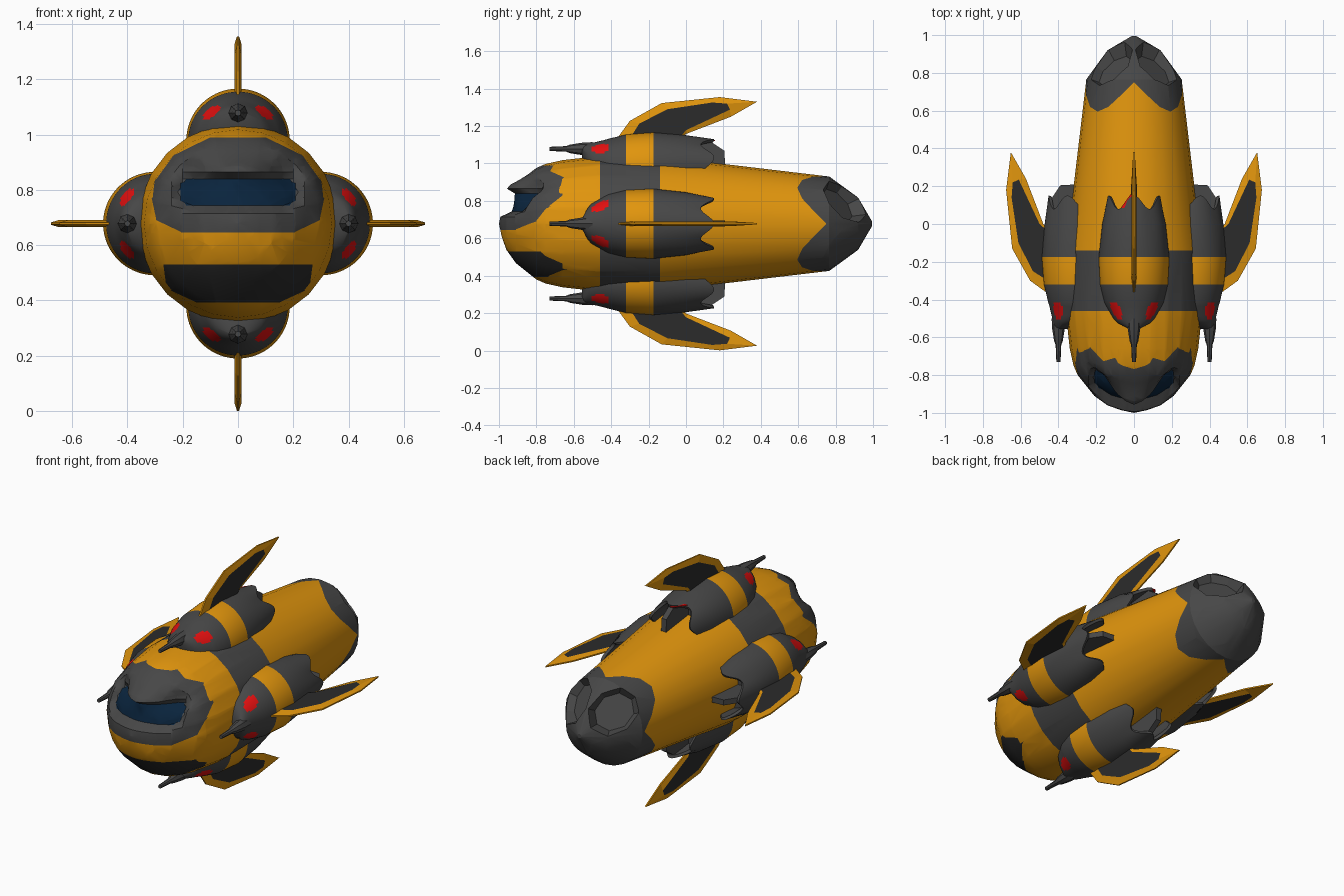
import bpy, bmesh, math
from mathutils import Matrix

if "Cube" in bpy.data.objects:
    bpy.data.objects.remove(bpy.data.objects["Cube"])

Z0 = 0.678                      # height of the ship's long axis
ORANGE, GREY, DARK, BLUE, RED = range(5)
MATS = []
for name, col in (("orange paint", (0.75, 0.30, 0.004)), ("grey metal", (0.063, 0.063, 0.063)),
                  ("dark panel", (0.024, 0.024, 0.024)), ("visor blue", (0.003, 0.018, 0.048)),
                  ("red light", (0.78, 0.005, 0.005))):
    m = bpy.data.materials.new(name)
    m.diffuse_color = (*col, 1)
    m.use_nodes = True
    m.node_tree.nodes["Principled BSDF"].inputs["Base Color"].default_value = m.diffuse_color
    MATS.append(m)


def finish(name, bm, matrix=Matrix(), smooth=None):
    bmesh.ops.recalc_face_normals(bm, faces=bm.faces[:])
    me = bpy.data.meshes.new(name)
    bm.to_mesh(me)
    bm.free()
    for m in MATS:
        me.materials.append(m)
    ob = bpy.data.objects.new(name, me)
    bpy.context.collection.objects.link(ob)
    ob.matrix_world = matrix
    if smooth:
        smooth_by_angle(ob, smooth)
    return ob


def smooth_by_angle(ob, deg):
    bpy.ops.object.select_all(action='DESELECT')
    ob.select_set(True)
    bpy.context.view_layer.objects.active = ob
    bpy.ops.object.shade_smooth_by_angle(angle=math.radians(deg))


def loft(rings):
    """Closed skin through equal-length rings of points, capped at both ends."""
    bm = bmesh.new()
    vs = [[bm.verts.new(p) for p in r] for r in rings]
    n = len(rings[0])
    for a, b in zip(vs, vs[1:]):
        for i in range(n):
            j = (i + 1) % n
            bm.faces.new((a[i], a[j], b[j], b[i]))
    bm.faces.new(vs[0])
    bm.faces.new(vs[-1])
    return bm


def mirrored(right):
    return right + [(-x, z) for x, z in reversed(right)]


def inside(x, z, poly, eps=1e-4):
    return all((bx - ax) * (z - az) - (bz - az) * (x - ax) >= -eps
               for (ax, az), (bx, bz) in zip(poly, poly[1:] + poly[:1]))


# hull: revolved profile (y, radius)
N = 24
JOIN = -0.14
PROFILE = [(-0.985, 0.07), (-0.96, 0.14), (-0.91, 0.21), (-0.80, 0.298), (-0.75, 0.32),
           (-0.66, 0.34), (-0.46, 0.362), (JOIN, 0.36)]
angles = [2 * math.pi * i / N for i in range(N)]


def ring(yr):
    return [(yr(a)[1] * math.sin(a), yr(a)[0], Z0 + yr(a)[1] * math.cos(a)) for a in angles]


def drop_join_cap(bm):
    caps = [f for f in bm.faces if all(abs(v.co.y - JOIN) < 1e-4 for v in f.verts)]
    bmesh.ops.delete(bm, geom=caps, context='FACES_ONLY')


bm = loft([ring(lambda a, p=p: p) for p in PROFILE])
drop_join_cap(bm)
nose = min(bm.faces, key=lambda f: f.calc_center_median().y)
bmesh.ops.poke(bm, faces=[nose])
min(bm.verts, key=lambda v: math.hypot(v.co.x, v.co.z - Z0) + v.co.y).co.y = -1.0
for f in bm.faces:
    f.material_index = GREY if f.calc_center_median().y > -0.46 else ORANGE


def cut_nose(x, z, nx, nz, upper):
    fs = [f for f in bm.faces if f.calc_center_median().y < -0.47
          and (f.calc_center_median().z > 0.6) == upper]
    geom = set(fs)
    for f in fs:
        geom.update(f.edges)
        geom.update(f.verts)
    bmesh.ops.bisect_plane(bm, geom=list(geom), dist=1e-5, plane_co=(x, 0, z), plane_no=(nx, 0, nz))


# face paint: cut the nose along convex outlines given in the front view
VISOR_Z = 0.792
GOGGLE = mirrored([(0.20, 0.645), (0.295, 0.69), (0.31, 0.76), (0.302, 0.83), (0.233, 0.925), (0.10, 0.99)])
VISOR = mirrored([(0.165 + 0.046 * math.cos(t), VISOR_Z + 0.048 * math.sin(t))
                  for t in [math.radians(d) for d in (-90, -50, -18, 18, 50, 90)]])
MOUTH = mirrored([(0.15, 0.393), (0.235, 0.432), (0.262, 0.47), (0.27, 0.53)])
for poly, upper in ((GOGGLE, True), (VISOR, True), (MOUTH, False)):
    for (ax, az), (bx, bz) in zip(poly, poly[1:] + poly[:1]):
        cut_nose(ax, az, bz - az, ax - bx, upper)
# extra grid lines so the brow can be sculpted smoothly
for i in range(-6, 7):
    cut_nose(i * 0.04, 0, 1, 0, True)
for z in (0.715, 0.77, 0.815, 0.865, 0.885, 0.91, 0.94):
    cut_nose(0, z, 0, 1, True)
for f in bm.faces:
    c = f.calc_center_median()
    if c.y < -0.47:
        for poly, mat in ((GOGGLE, GREY), (VISOR, BLUE), (MOUTH, DARK)):
            if inside(c.x, c.z, poly):
                f.material_index = mat
# sink the visor, push the brow forward in the middle and back at its sides
for v in bm.verts:
    x, y, z = v.co
    if y < -0.6:
        d = math.hypot(max(abs(x) - 0.165, 0), z - VISOR_Z)
        sink = 0.055 * min(1, max(0, (0.075 - d) / 0.025))
        swing = min(1, abs(x) / 0.15) ** 2 * min(1, max(0, (0.27 - abs(x)) / 0.07))
        middle = max(0, 1 - abs(x) / 0.14)
        brow = math.exp(-((z - 0.865) / 0.045) ** 2)
        v.co.y += sink + brow * (0.06 * swing - 0.035 * middle)
finish("front_hull", bm, smooth=28)


# rear hull: the paint edge zigzags with direction
def tail_edge(a):
    s = min(abs(math.sin(a)), abs(math.cos(a)))
    y = 0.75 - 0.155 * min(1, s / 0.6)
    return y, 0.36 + (y - JOIN) * (0.253 - 0.36) / 0.90


bm = loft([ring(lambda a: PROFILE[-1]), ring(tail_edge)] +
          [ring(lambda a, p=p: p) for p in ((0.765, 0.253), (0.92, 0.14), (0.995, 0.012))])
for n, f in enumerate(bm.faces):
    f.material_index = ORANGE if n < N else GREY
rear = finish("rear_hull", bm)

# tail scoops: four octagonal hollows on the diagonals
for k in range(4):
    bm = bmesh.new()
    bmesh.ops.create_cone(bm, cap_ends=True, segments=8, radius1=0.095, radius2=0.165, depth=0.12)
    for f in bm.faces:
        f.material_index = GREY
    bm.transform(Matrix.Translation((0, 0, Z0)) @ Matrix.Rotation(math.radians(45 + 90 * k), 4, 'Y')
                 @ Matrix.Translation((0, 0.85, 0.18)) @ Matrix.Rotation(math.radians(-45), 4, 'X')
                 @ Matrix.Diagonal((1, 1.2, 1, 1)))
    cutter = finish(f"scoop_cutter_{k}", bm)
    cutter.hide_render = True
    mod = rear.modifiers.new("scoop", 'BOOLEAN')
    mod.operation, mod.solver, mod.object = 'DIFFERENCE', 'EXACT', cutter
    bpy.context.view_layer.update()
    bpy.context.view_layer.objects.active = rear
    bpy.ops.object.modifier_apply(modifier=mod.name)
    bpy.data.objects.remove(cutter)
bm = bmesh.new()
bm.from_mesh(rear.data)
drop_join_cap(bm)
bm.to_mesh(rear.data)
bm.free()
smooth_by_angle(rear, 28)

# engine pod sections: y, half width, centre radius, top radius
POD = [(-0.555, 0.03, 0.385, 0.42), (-0.525, 0.085, 0.35, 0.427), (-0.505, 0.107, 0.327, 0.432),
       (-0.485, 0.12, 0.315, 0.436), (-0.435, 0.148, 0.305, 0.448), (-0.415, 0.158, 0.303, 0.454),
       (-0.32, 0.18, 0.30, 0.477), (-0.175, 0.187, 0.30, 0.488), (0.0, 0.168, 0.30, 0.473)]
SEG = 72


def pod_ring(y, w, c, top, teeth=0.0):
    out = []
    for i in range(SEG):
        p = math.radians(360 / SEG * i)
        wave = teeth * math.cos(min(p, 2 * math.pi - p) * 36 / 7)
        out.append((w * math.sin(p), y + wave, c + (top - c) * math.cos(p)))
    return out


def pod_mesh():
    rows = [pod_ring(*s) for s in POD]
    rows += [pod_ring(0.115, 0.143, 0.30, 0.452, 0.036), pod_ring(0.11, 0.13, 0.30, 0.436, 0.036),
             pod_ring(0.0, 0.13, 0.30, 0.42)]
    bm = loft(rows)
    for n, f in enumerate(bm.faces):
        row, seg = divmod(n, SEG)
        seg = min(seg, SEG - 1 - seg)
        f.material_index = ORANGE if row == 6 else GREY
        # red lamps either side of the gun
        if (row == 3 and 6 <= seg <= 11) or (row in (2, 4) and 7 <= seg <= 10):
            f.material_index = RED
    buried = [f for f in bm.faces if all(v.co.z < 0.285 for v in f.verts)]
    bmesh.ops.delete(bm, geom=buried, context='FACES')
    return bm


# fin: outer edge and raised dark panel, as (y, radius)
FIN = [(-0.38, 0.44), (-0.30, 0.55), (-0.13, 0.645), (0.18, 0.677), (0.38, 0.652),
       (0.24, 0.572), (0.0, 0.48), (-0.05, 0.42)]
PANEL = [(-0.31, 0.44), (-0.25, 0.535), (-0.10, 0.612), (0.14, 0.648), (0.22, 0.642),
         (0.235, 0.61), (0.0, 0.50), (-0.07, 0.42)]


def fin_mesh():
    bm = loft([[(-0.013, y, r) for y, r in PANEL], [(-0.004, y, r) for y, r in FIN],
               [(0.004, y, r) for y, r in FIN], [(0.013, y, r) for y, r in PANEL]])
    for f in bm.faces:
        f.material_index = DARK if len(f.verts) > 4 else ORANGE
    return bm


def painted(bm, mat):
    for f in bm.faces:
        f.material_index = mat
    return bm


GUN = [(-0.73, 0.011), (-0.64, 0.015), (-0.62, 0.023), (-0.55, 0.034), (-0.50, 0.036)]
SPINE = [(0.0, 0.30), (0.21, 0.30), (0.205, 0.39), (0.13, 0.44), (0.0, 0.44)]
for k, side in enumerate(("top", "right", "bottom", "left")):
    mx = Matrix.Translation((0, 0, Z0)) @ Matrix.Rotation(math.pi / 2 * k, 4, 'Y')
    finish(side + "_pod", pod_mesh(), mx, 35)
    finish(side + "_fin", fin_mesh(), mx)
    # gun barrel
    gun = loft([[(r * math.sin(a), y, 0.40 + r * math.cos(a)) for a in angles[::3]] for y, r in GUN])
    finish(side + "_gun", painted(gun, GREY), mx, 35)
    # spine inside the open pod rear
    spine = loft([[(s * 0.016, y, z) for y, z in SPINE] for s in (-1, 1)])
    finish(side + "_pod_spine", painted(spine, GREY), mx)

# single red plate at the rear of the top pod
bm = loft([[(x, y, Z0 + z) for x, y in ((-0.07, 0.085), (-0.045, 0.085), (-0.005, 0.13),
                                        (-0.005, 0.155), (-0.02, 0.155))] for z in (0.442, 0.447)])
finish("red_rear_plate", painted(bm, RED))
